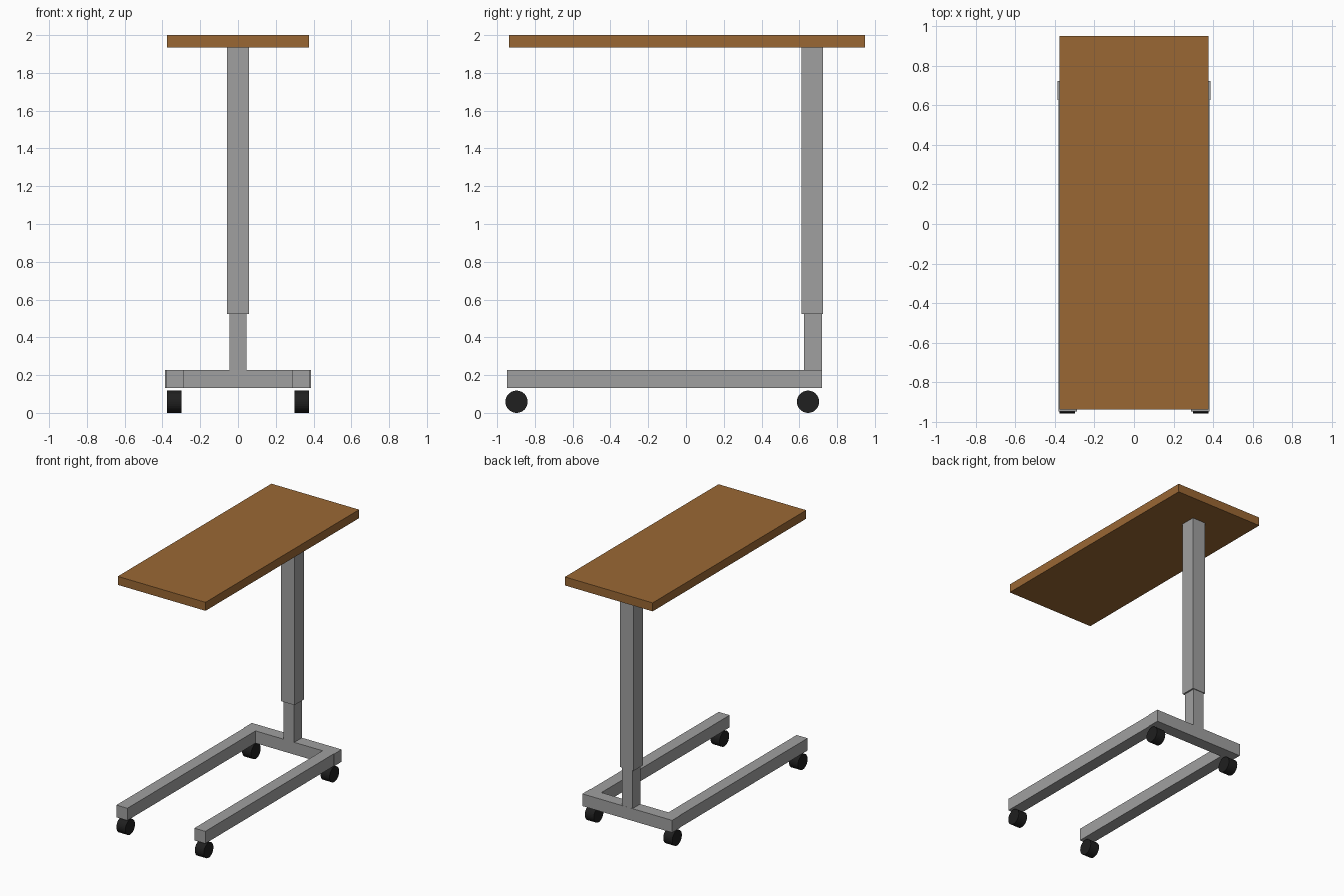
import bpy, bmesh, math
from mathutils import Matrix

if "Cube" in bpy.data.objects:
    bpy.data.objects.remove(bpy.data.objects["Cube"])


def material(name, rgb):
    m = bpy.data.materials.new(name)
    m.diffuse_color = (*rgb, 1)
    m.use_nodes = True
    m.node_tree.nodes["Principled BSDF"].inputs["Base Color"].default_value = m.diffuse_color
    return m


WOOD = material("brown wood", (0.323, 0.137, 0.034))
METAL = material("grey metal", (0.352, 0.352, 0.352))
RUBBER = material("black rubber", (0.014, 0.014, 0.014))


def add_object(name, bm, mat):
    mesh = bpy.data.meshes.new(name)
    bm.to_mesh(mesh)
    bm.free()
    mesh.materials.append(mat)
    ob = bpy.data.objects.new(name, mesh)
    bpy.context.collection.objects.link(ob)


def box(name, x, y, z, mat):
    """Box from (min, max) ranges."""
    bm = bmesh.new()
    bmesh.ops.create_cube(bm, size=1)
    for v in bm.verts:
        for i, (lo, hi) in enumerate((x, y, z)):
            v.co[i] = hi if v.co[i] > 0 else lo
    add_object(name, bm, mat)


def wheel(name, x, y, radius, width):
    """Cylinder lying along x and standing on the floor."""
    bm = bmesh.new()
    bmesh.ops.create_cone(bm, cap_ends=True, segments=32,
                          radius1=radius, radius2=radius, depth=width)
    bm.transform(Matrix.Translation((x, y, radius))
                 @ Matrix.Rotation(math.pi / 2, 4, 'Y'))
    add_object(name, bm, RUBBER)


# Table top
box("table_top", (-0.377, 0.377), (-0.937, 0.948), (1.934, 2.0), WOOD)

# Telescopic column
box("outer_column", (-0.057, 0.057), (0.612, 0.726), (0.524, 1.934), METAL)
box("inner_column", (-0.045, 0.045), (0.624, 0.72), (0.225, 0.56), METAL)

# Base: rear crossbar, two long feet, four wheels
BASE_Z = (0.131, 0.226)
box("rear_crossbar", (-0.386, 0.386), (0.627, 0.721), BASE_Z, METAL)
for side, s in (("left", -1), ("right", 1)):
    box(side + "_foot", sorted((s * 0.288, s * 0.382)), (-0.947, 0.63), BASE_Z, METAL)
    for end, y in (("front", -0.897), ("rear", 0.646)):
        wheel(f"{end}_{side}_wheel", s * 0.337, y, 0.059, 0.077)
